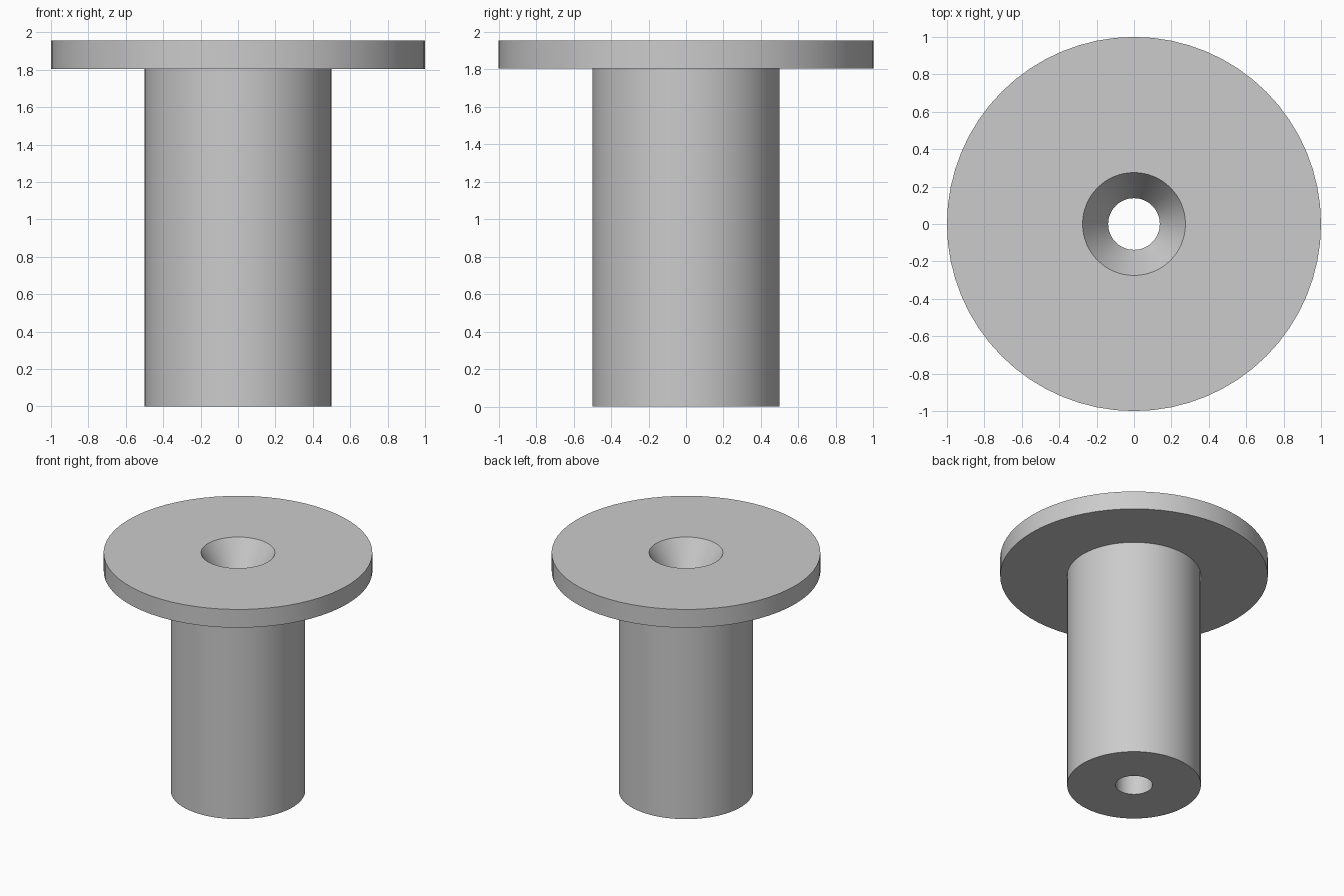
import bpy, bmesh, math

cube = bpy.data.objects.get("Cube")
if cube:
    bpy.data.objects.remove(cube, do_unlink=True)

SIDES = 64
BORE_R, SINK_R, SHAFT_R, FLANGE_R = 0.138, 0.275, 0.5, 1.0
SINK_Z, FLANGE_Z, TOP_Z = 1.735, 1.805, 1.955

# Plain grey metal
grey = bpy.data.materials.new("light_grey")
grey.use_nodes = True
colour = (0.6, 0.6, 0.6, 1)
grey.diffuse_color = colour
grey.node_tree.nodes["Principled BSDF"].inputs["Base Color"].default_value = colour

# Closed half section: shaft, flange, countersink and through bore
profile = [(BORE_R, 0), (SHAFT_R, 0), (SHAFT_R, FLANGE_Z), (FLANGE_R, FLANGE_Z),
           (FLANGE_R, TOP_Z), (SINK_R, TOP_Z), (BORE_R, SINK_Z)]

# Turn the section around the upright axis
bm = bmesh.new()
points = [bm.verts.new((r, 0, z)) for r, z in profile]
edges = [bm.edges.new((a, b)) for a, b in zip(points, points[1:] + points[:1])]
bmesh.ops.spin(bm, geom=points + edges, cent=(0, 0, 0), axis=(0, 0, 1),
               angle=2 * math.pi, steps=SIDES, use_duplicate=False)
bmesh.ops.remove_doubles(bm, verts=bm.verts, dist=0.0001)
bmesh.ops.recalc_face_normals(bm, faces=bm.faces)

mesh = bpy.data.meshes.new("flanged_bushing")
bm.to_mesh(mesh)
bm.free()
mesh.materials.append(grey)

bushing = bpy.data.objects.new("flanged_bushing", mesh)
bpy.context.collection.objects.link(bushing)
bpy.context.view_layer.objects.active = bushing
bushing.select_set(True)
bpy.ops.object.shade_smooth_by_angle(angle=math.radians(25))
